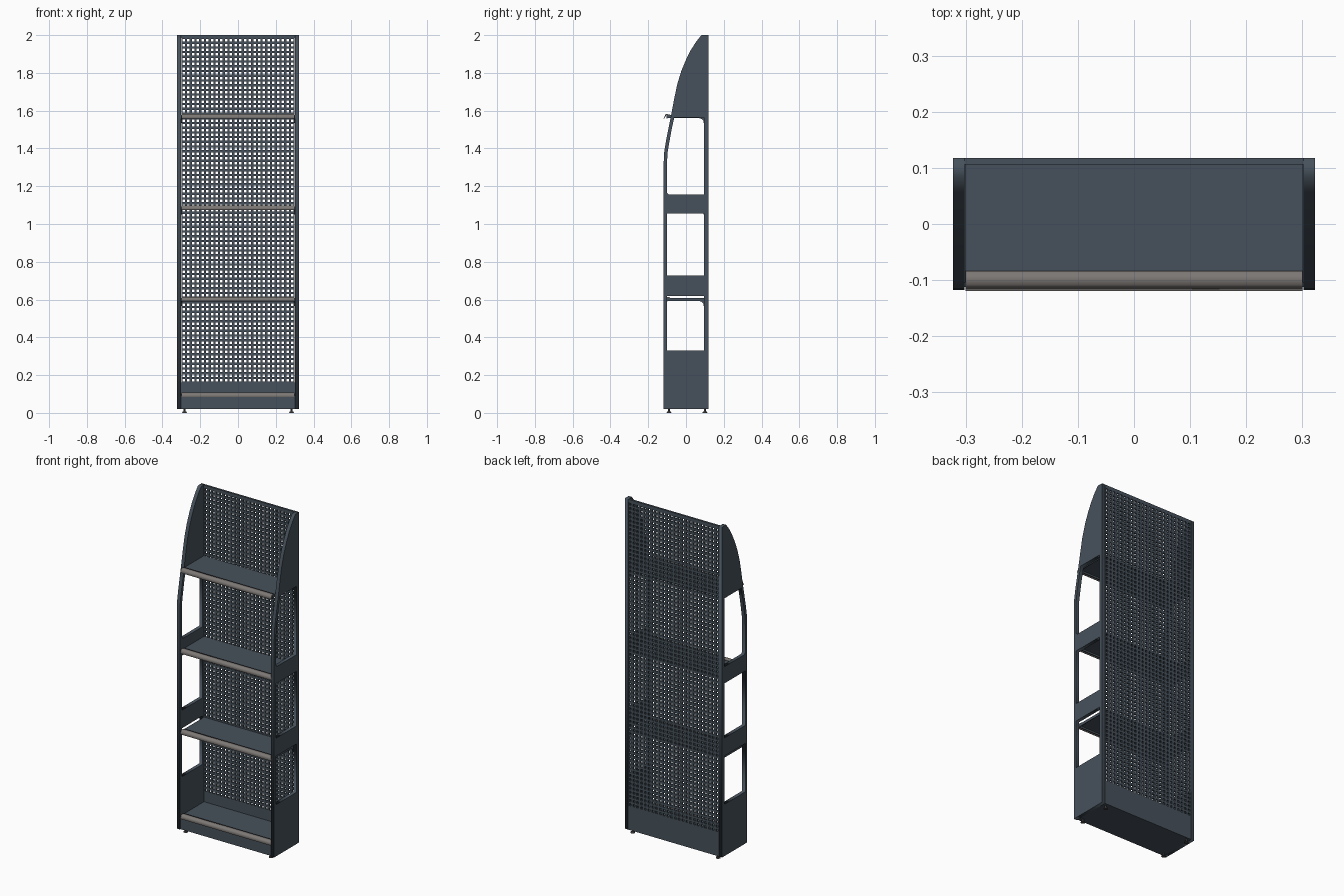
import bpy, bmesh, math
from mathutils import Matrix

if "Cube" in bpy.data.objects:
    bpy.data.objects.remove(bpy.data.objects["Cube"])


def material(name, color):
    m = bpy.data.materials.new(name)
    m.diffuse_color = (*color, 1)
    m.use_nodes = True
    m.node_tree.nodes["Principled BSDF"].inputs["Base Color"].default_value = m.diffuse_color
    return m


SLATE = material("slate_paint", (0.062, 0.083, 0.105))
RAIL = material("rail_grey", (0.2, 0.185, 0.175))
DARK = material("foot_dark", (0.06, 0.06, 0.065))


def add_object(name, mesh, mat):
    mesh.materials.clear()
    mesh.materials.append(mat)
    ob = bpy.data.objects.new(name, mesh)
    bpy.context.collection.objects.link(ob)
    return ob


def box(name, lo, hi, mat=SLATE):
    bm = bmesh.new()
    size = [h - l for l, h in zip(lo, hi)]
    mid = [(h + l) / 2 for l, h in zip(lo, hi)]
    bmesh.ops.create_cube(bm, size=1, matrix=Matrix.Translation(mid) @ Matrix.Diagonal((*size, 1)))
    mesh = bpy.data.meshes.new(name)
    bm.to_mesh(mesh)
    bm.free()
    return add_object(name, mesh, mat)


def plate(name, loops, x0, x1, mat=SLATE):
    """Extrude (y, z) outlines along x; loops after the first are holes."""
    cu = bpy.data.curves.new(name, 'CURVE')
    cu.dimensions = '2D'
    cu.fill_mode = 'BOTH'
    cu.extrude = (x1 - x0) / 2
    for pts in loops:
        sp = cu.splines.new('POLY')
        sp.points.add(len(pts) - 1)
        for p, (y, z) in zip(sp.points, pts):
            p.co = (y, z, 0, 1)
        sp.use_cyclic_u = True
    tmp = bpy.data.objects.new(name + "_tmp", cu)
    bpy.context.collection.objects.link(tmp)
    bpy.context.view_layer.update()
    dg = bpy.context.evaluated_depsgraph_get()
    mesh = bpy.data.meshes.new_from_object(tmp.evaluated_get(dg))
    bpy.data.objects.remove(tmp)
    # local (x, y, z) becomes world (y, z, x)
    mesh.transform(Matrix.Translation(((x0 + x1) / 2, 0, 0)) @
                   Matrix(((0, 0, 1, 0), (1, 0, 0, 0), (0, 1, 0, 0), (0, 0, 0, 1))))
    return add_object(name, mesh, mat)


# Side panels: curved front edge and three windows
outline = [(-0.118, 0.02), (0.118, 0.02), (0.118, 2.0), (0.082, 2.0), (0.055, 1.967),
           (0.025, 1.92), (0.0, 1.87), (-0.025, 1.81), (-0.047, 1.737), (-0.063, 1.66),
           (-0.078, 1.58), (-0.092, 1.51), (-0.106, 1.44), (-0.115, 1.385), (-0.118, 1.33)]
window_low = [(-0.1, 0.33), (0.095, 0.33), (0.095, 0.62), (-0.1, 0.62)]
window_mid = [(-0.1, 0.728), (0.095, 0.728), (0.095, 1.055), (-0.1, 1.055)]
window_top = [(-0.1, 1.165), (-0.09, 1.155), (0.095, 1.155), (0.095, 1.565), (-0.062, 1.565),
              (-0.076, 1.5), (-0.089, 1.43), (-0.098, 1.375), (-0.1, 1.33)]
for side, x0 in (("left", -0.323), ("right", 0.302)):
    plate(side + "_side_panel", [outline, window_low, window_mid, window_top], x0, x0 + 0.021)

# Perforated back panel
PITCH, HOLE, Z0, COLS, ROWS = 0.025, 0.008, 0.16, 24, 73
bm = bmesh.new()
grid = [[bm.verts.new((-0.3 + i * PITCH, 0.108, Z0 + j * PITCH)) for i in range(COLS + 1)]
        for j in range(ROWS + 1)]
cells = [bm.faces.new((grid[j][i], grid[j][i + 1], grid[j + 1][i + 1], grid[j + 1][i]))
         for j in range(ROWS) for i in range(COLS)]
bm.normal_update()
bmesh.ops.inset_individual(bm, faces=cells, thickness=(PITCH - HOLE) / 2)
bmesh.ops.delete(bm, geom=cells, context='FACES')
mesh = bpy.data.meshes.new("back_pegboard")
bm.to_mesh(mesh)
bm.free()
back = add_object("back_pegboard", mesh, SLATE)
thick = back.modifiers.new("thickness", 'SOLIDIFY')
thick.thickness = 0.01
thick.offset = -1
box("back_bottom_strip", (-0.302, 0.108, 0.02), (0.302, 0.118, Z0))
box("back_top_strip", (-0.302, 0.106, Z0 + ROWS * PITCH), (0.302, 0.118, 2.0))

# Shelves with end brackets and front ticket rails
for n, z in enumerate((0.105, 0.612, 1.096, 1.58), 1):
    box(f"shelf_{n}", (-0.301, -0.104, z - 0.012), (0.301, 0.108, z - 0.004))
    box(f"shelf_lip_{n}", (-0.301, -0.104, z - 0.022), (0.301, -0.098, z - 0.008))
    bracket = [(-0.1, z - 0.006), (-0.1, z - 0.02), (0.07, z - 0.02), (0.084, z - 0.024),
               (0.092, z - 0.034), (0.094, z - 0.045), (0.108, z - 0.045), (0.108, z - 0.006)]
    for side, x0 in (("left", -0.301), ("right", 0.297)):
        plate(f"shelf_bracket_{side}_{n}", [bracket], x0, x0 + 0.004)
    rail = [(-0.084, z), (-0.108, z + 0.002), (-0.119, z - 0.02), (-0.115, z - 0.022),
            (-0.105, z - 0.004), (-0.084, z - 0.004)]
    plate(f"ticket_rail_{n}", [rail], -0.3, 0.3, RAIL)

# Base: kick plate and closed floor
box("kick_plate", (-0.302, -0.112, 0.02), (0.302, -0.104, 0.09))
box("base_floor", (-0.302, -0.112, 0.02), (0.302, 0.112, 0.028))

# Levelling feet: pad and stem
bm = bmesh.new()
for x in (-0.283, 0.283):
    for y in (-0.09, 0.1):
        for r1, r2, a, b in ((0.013, 0.01, 0, 0.007), (0.005, 0.005, 0.006, 0.024)):
            bmesh.ops.create_cone(bm, cap_ends=True, segments=16, radius1=r1, radius2=r2,
                                  depth=b - a, matrix=Matrix.Translation((x, y, (a + b) / 2)))
mesh = bpy.data.meshes.new("levelling_feet")
bm.to_mesh(mesh)
bm.free()
feet = add_object("levelling_feet", mesh, DARK)
bpy.context.view_layer.objects.active = feet
feet.select_set(True)
bpy.ops.object.shade_smooth_by_angle(angle=math.radians(35))
